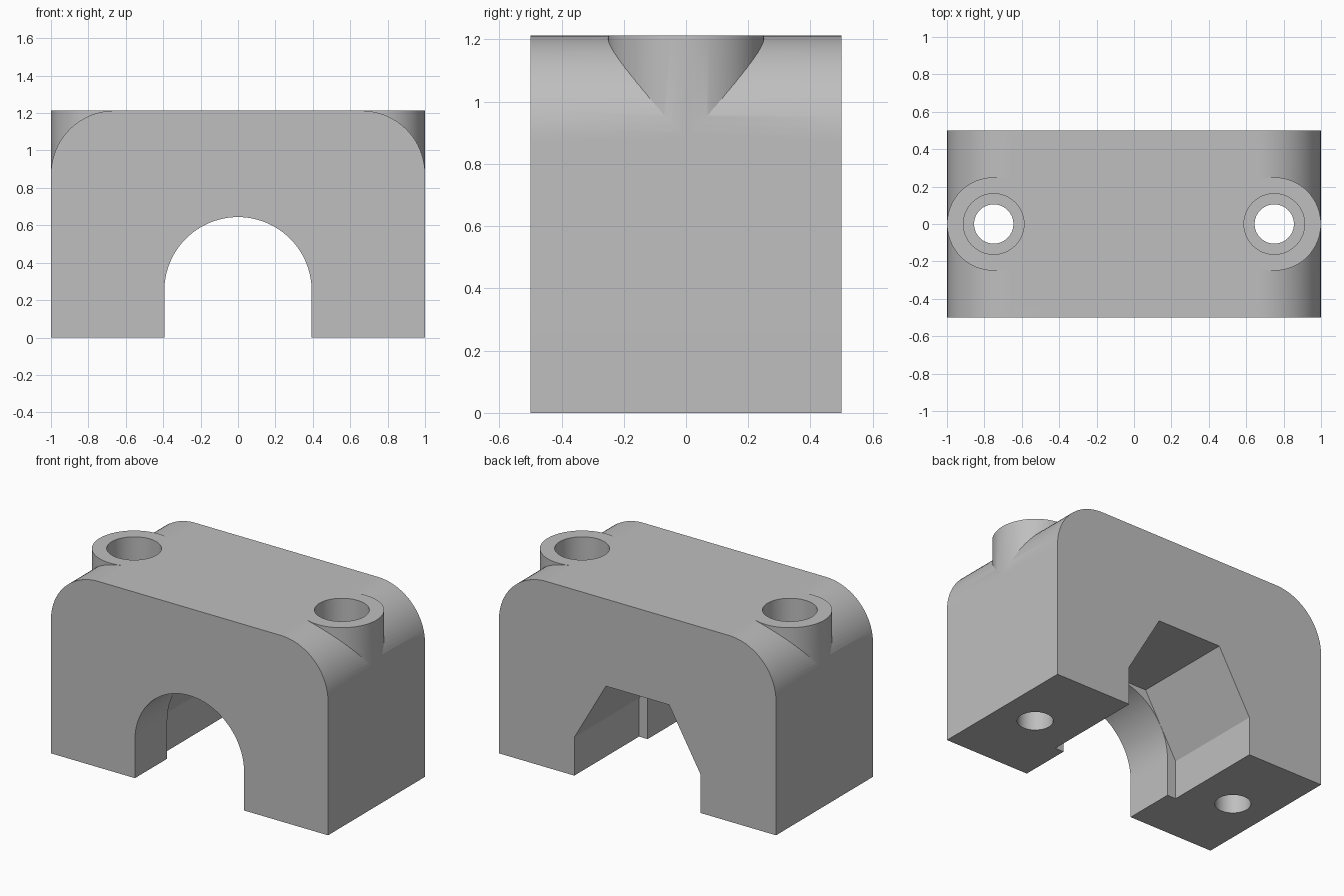
import bpy
import bmesh
import math
from mathutils import Vector

if "Cube" in bpy.data.objects:
    bpy.data.objects.remove(bpy.data.objects["Cube"])

HALF_X, HALF_Y, TOP = 1.0, 0.5, 1.213
FILLET = 0.34
BORE_Z, BORE_R = 0.25, 0.394
HEX_R = 0.456
SCREW_X = 0.75
HEX_END = -0.167

grey = bpy.data.materials.new("plain grey")
grey.use_nodes = True
colour = (0.52, 0.52, 0.52, 1)
grey.diffuse_color = colour
grey.node_tree.nodes["Principled BSDF"].inputs["Base Color"].default_value = colour


def arc(cx, cz, r, start, end, steps):
    """Points on an arc, angles in degrees."""
    angles = [math.radians(start + (end - start) * i / steps) for i in range(steps + 1)]
    return [(cx + r * math.cos(a), cz + r * math.sin(a)) for a in angles]


def prism(name, points, base, direction):
    """Extrude a closed outline of 3D points along a direction."""
    bm = bmesh.new()
    face = bm.faces.new([bm.verts.new(p) for p in points])
    new = bmesh.ops.extrude_face_region(bm, geom=[face])["geom"]
    verts = [v for v in new if isinstance(v, bmesh.types.BMVert)]
    bmesh.ops.translate(bm, verts=verts, vec=Vector(direction))
    bmesh.ops.recalc_face_normals(bm, faces=bm.faces)
    mesh = bpy.data.meshes.new(name)
    bm.to_mesh(mesh)
    bm.free()
    mesh.materials.append(grey)
    obj = bpy.data.objects.new(name, mesh)
    bpy.context.collection.objects.link(obj)
    return obj


def across(name, outline, y0, y1):
    return prism(name, [(x, y0, z) for x, z in outline], y0, (0, y1 - y0, 0))


def upright(name, x, r, z0, z1):
    ring = arc(x, 0, r, 0, 360, 64)[:-1]
    return prism(name, [(px, py, z0) for px, py in ring], z0, (0, 0, z1 - z0))


def combine(target, tool, operation):
    tool.hide_render = True
    mod = target.modifiers.new(tool.name, "BOOLEAN")
    mod.operation, mod.solver, mod.object = operation, "EXACT", tool
    bpy.context.view_layer.objects.active = target
    bpy.ops.object.modifier_apply(modifier=mod.name)
    bpy.data.objects.remove(tool)


# Block with rounded upper corners
cx, cz = HALF_X - FILLET, TOP - FILLET
outline = [(-HALF_X, 0), (HALF_X, 0)]
outline += arc(cx, cz, FILLET, 0, 90, 20) + arc(-cx, cz, FILLET, 90, 180, 20)
block = across("clamp_block", outline, -HALF_Y, HALF_Y)

# Round screw bosses that stand out of the rounded corners
for side in (-1, 1):
    combine(block, upright("screw_boss", side * (SCREW_X - 0.0005), 0.25, 0.7, TOP), "UNION")

# Six-sided nut pocket, open at the back and below
pocket = [(-HEX_R, -0.2), (HEX_R, -0.2)] + arc(0, BORE_Z, HEX_R, 0, 180, 3)
combine(block, across("nut_pocket", pocket, HEX_END, 0.7), "DIFFERENCE")

# Arched channel at the front
arch = [(-BORE_R, -0.2), (BORE_R, -0.2)] + arc(0, BORE_Z, BORE_R, 0, 180, 48)
combine(block, across("arch_channel", arch, -0.7, HEX_END + 0.1), "DIFFERENCE")

# Screw holes with wider recesses for the heads
for side in (-1, 1):
    combine(block, upright("head_recess", side * SCREW_X, 0.162, 0.6, 1.5), "DIFFERENCE")
    combine(block, upright("screw_hole", side * SCREW_X, 0.105, -0.2, 0.8), "DIFFERENCE")

bpy.ops.object.select_all(action="DESELECT")
block.select_set(True)
bpy.context.view_layer.objects.active = block
bpy.ops.object.shade_smooth_by_angle(angle=math.radians(20))
